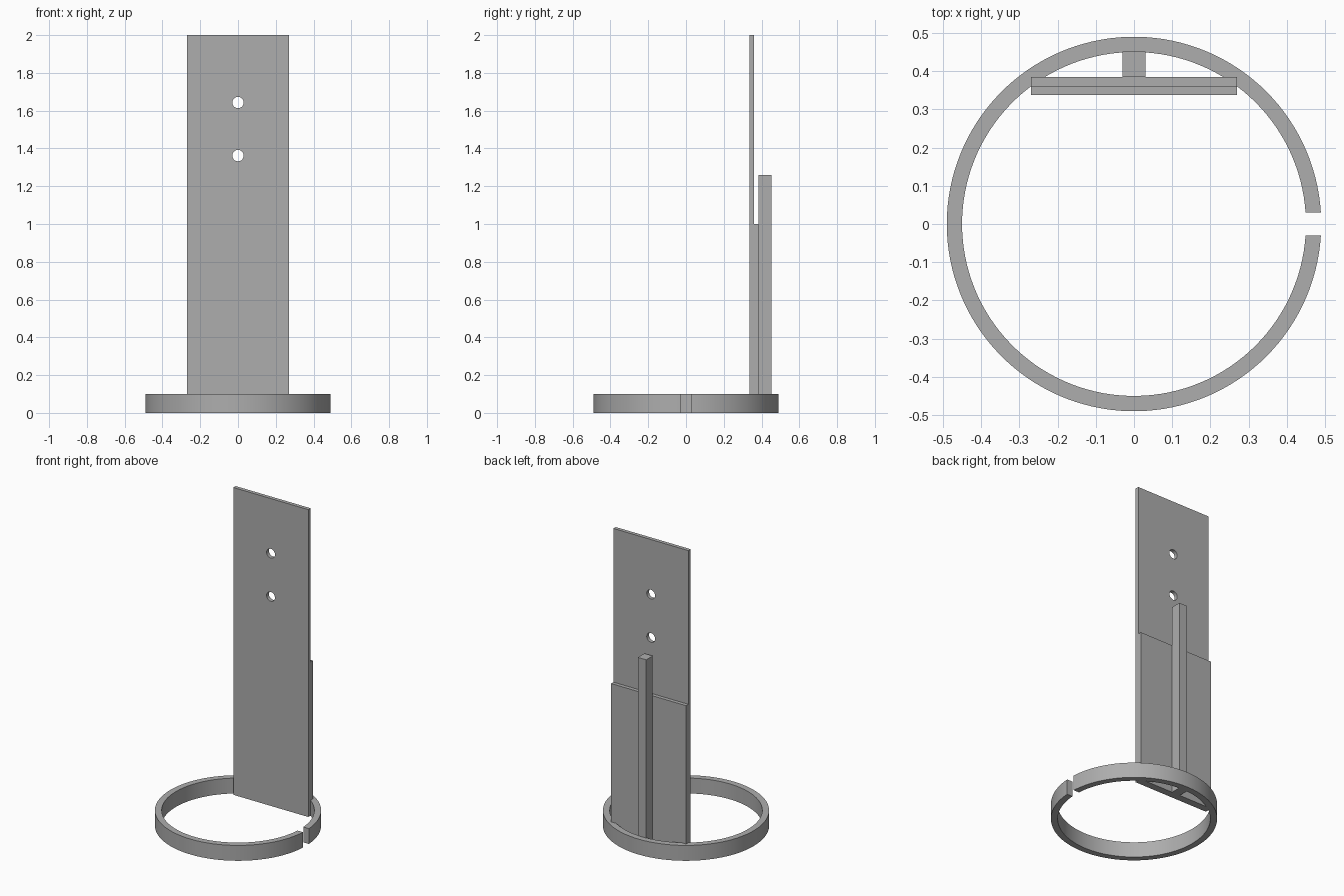
import bpy
import bmesh
from math import asin, cos, sin, pi, radians

default = bpy.data.objects.get("Cube")
if default:
    bpy.data.objects.remove(default, do_unlink=True)

# Single plain material
GREY = (0.42, 0.42, 0.42, 1)
grey = bpy.data.materials.new("plain_grey")
grey.use_nodes = True
grey.diffuse_color = GREY
grey.node_tree.nodes["Principled BSDF"].inputs["Base Color"].default_value = GREY


def finish(name, bm):
    bmesh.ops.recalc_face_normals(bm, faces=bm.faces)
    mesh = bpy.data.meshes.new(name)
    bm.to_mesh(mesh)
    bm.free()
    mesh.materials.append(grey)
    obj = bpy.data.objects.new(name, mesh)
    bpy.context.collection.objects.link(obj)
    return obj


def block(name, half_width, y0, y1, height):
    """Upright box standing on the ground, centred on x."""
    bm = bmesh.new()
    bmesh.ops.create_cube(bm, size=1)
    bmesh.ops.scale(bm, verts=bm.verts, vec=(2 * half_width, y1 - y0, height))
    bmesh.ops.translate(bm, verts=bm.verts, vec=(0, (y0 + y1) / 2, height / 2))
    return finish(name, bm)


def split_ring(name, outer, inner, height, half_gap, steps=128):
    """Flat ring with a parallel-sided gap on +x."""
    bm = bmesh.new()
    rows = []
    for i in range(steps + 1):
        row = []
        for r in (inner, outer):
            start = asin(half_gap / r)
            a = start + (2 * pi - 2 * start) * i / steps
            row.append(bm.verts.new((r * cos(a), r * sin(a), 0)))
        rows.append(row)
    for (a, b), (c, d) in zip(rows, rows[1:]):
        bm.faces.new((a, b, d, c))
    top = bmesh.ops.extrude_face_region(bm, geom=bm.faces[:])["geom"]
    verts = [v for v in top if isinstance(v, bmesh.types.BMVert)]
    bmesh.ops.translate(bm, verts=verts, vec=(0, 0, height))
    return finish(name, bm)


# Split base ring
ring = split_ring("base_ring", 0.49, 0.45, 0.1, 0.03)
bpy.ops.object.select_all(action="DESELECT")
ring.select_set(True)
bpy.context.view_layer.objects.active = ring
bpy.ops.object.shade_smooth_by_angle(angle=radians(30))

# Tall front plate, shorter backing plate and rear rib
FRONT, MIDDLE, BACK = 0.337, 0.361, 0.385
plate = block("front_plate", 0.27, FRONT, MIDDLE, 2)
block("backing_plate", 0.27, MIDDLE, BACK, 1)
block("rear_rib", 0.03, BACK, 0.452, 1.26)

# Two round mounting holes through the front plate
for label, z in (("lower", 1.362), ("upper", 1.643)):
    bpy.ops.mesh.primitive_cylinder_add(
        vertices=48, radius=0.03, depth=0.2,
        location=(0, FRONT, z), rotation=(pi / 2, 0, 0))
    cutter = bpy.context.object
    cutter.name = label + "_hole_cutter"
    cutter.data.materials.append(grey)
    cutter.hide_render = True
    cutter.hide_set(True)
    cut = plate.modifiers.new(label + "_hole", "BOOLEAN")
    cut.operation = "DIFFERENCE"
    cut.solver = "EXACT"
    cut.object = cutter
